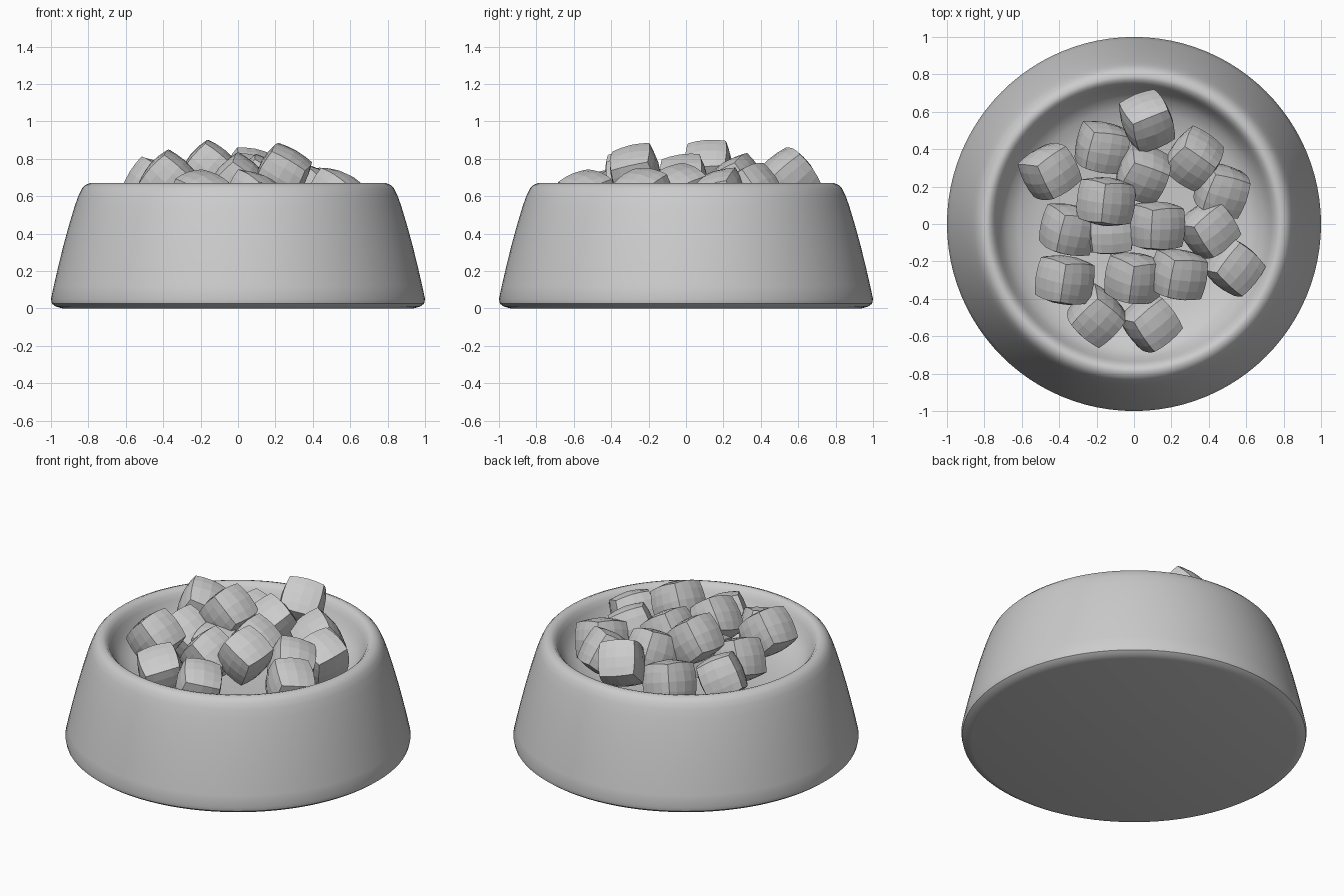
import bpy, bmesh
from math import radians, cos, sin, tau
from mathutils import Euler

if "Cube" in bpy.data.objects:
    bpy.data.objects.remove(bpy.data.objects["Cube"])


def make_object(name, bm):
    bmesh.ops.recalc_face_normals(bm, faces=bm.faces)
    mesh = bpy.data.meshes.new(name)
    bm.to_mesh(mesh)
    bm.free()
    obj = bpy.data.objects.new(name, mesh)
    bpy.context.collection.objects.link(obj)
    return obj


def lathe(name, profile, steps=96):
    bm = bmesh.new()
    rings = []
    for r, z in profile:
        if r == 0:
            rings.append([bm.verts.new((0, 0, z))] * steps)
        else:
            rings.append([bm.verts.new((r * cos(tau * i / steps), r * sin(tau * i / steps), z))
                          for i in range(steps)])
    for a, b in zip(rings, rings[1:]):
        for i in range(steps):
            j = (i + 1) % steps
            bm.faces.new(dict.fromkeys((a[i], a[j], b[j], b[i])))
    return make_object(name, bm)


# Bowl: flat base, sloping outer wall, rounded rim and dished inside
bowl = lathe("bowl", [
    (0, 0), (0.94, 0), (0.975, 0.01), (0.995, 0.025), (1.0, 0.05),
    (0.985, 0.12), (0.962, 0.22), (0.935, 0.33), (0.905, 0.44), (0.872, 0.55),
    (0.852, 0.605), (0.835, 0.64), (0.815, 0.66), (0.79, 0.67), (0.77, 0.665),
    (0.75, 0.645), (0.735, 0.615), (0.715, 0.57), (0.68, 0.52), (0.62, 0.48),
    (0.52, 0.45), (0.38, 0.43), (0.2, 0.42), (0, 0.42)])
bpy.context.view_layer.objects.active = bowl
bowl.select_set(True)
bpy.ops.object.shade_smooth_by_angle(angle=radians(40))


# Kibble: faceted cube, pulled part way towards a sphere
def kibble(name, location, rotation):
    bm = bmesh.new()
    bmesh.ops.create_cube(bm, size=0.23)
    bmesh.ops.subdivide_edges(bm, edges=bm.edges[:], cuts=3, use_grid_fill=True)
    for v in bm.verts:
        v.co = v.co.lerp(v.co.normalized() * 0.15, 0.45)
    obj = make_object(name, bm)
    obj.location = location
    obj.rotation_euler = Euler([radians(a) for a in rotation])


# Kibble heap: position, then rotation in degrees
pieces = [
    ((-0.15, 0.12, 0.745), (5, 40, -3)),
    ((-0.37, -0.30, 0.69), (10, 42, -2)),
    ((0.24, -0.27, 0.725), (15, 30, -3)),
    ((0.00, -0.29, 0.67), (20, 40, 5)),
    ((0.12, -0.01, 0.67), (10, 35, 3)),
    ((0.07, 0.55, 0.70), (40, 10, 22)),
    ((-0.45, 0.28, 0.65), (20, 25, 35)),
    ((-0.17, 0.41, 0.59), (15, 20, -8)),
    ((0.05, 0.27, 0.67), (30, 15, -20)),
    ((0.32, 0.35, 0.62), (35, 10, -35)),
    ((0.47, 0.18, 0.60), (15, 20, -15)),
    ((0.40, -0.03, 0.62), (20, 20, 40)),
    ((0.53, -0.23, 0.60), (25, 10, 52)),
    ((0.09, -0.53, 0.59), (20, 15, 40)),
    ((-0.20, -0.49, 0.59), (15, 20, -40)),
    ((-0.35, -0.03, 0.61), (15, 30, -6)),
    ((-0.13, -0.03, 0.58), (10, 5, 3)),
]
for n, (loc, rot) in enumerate(pieces, 1):
    kibble(f"kibble_{n}", loc, rot)
